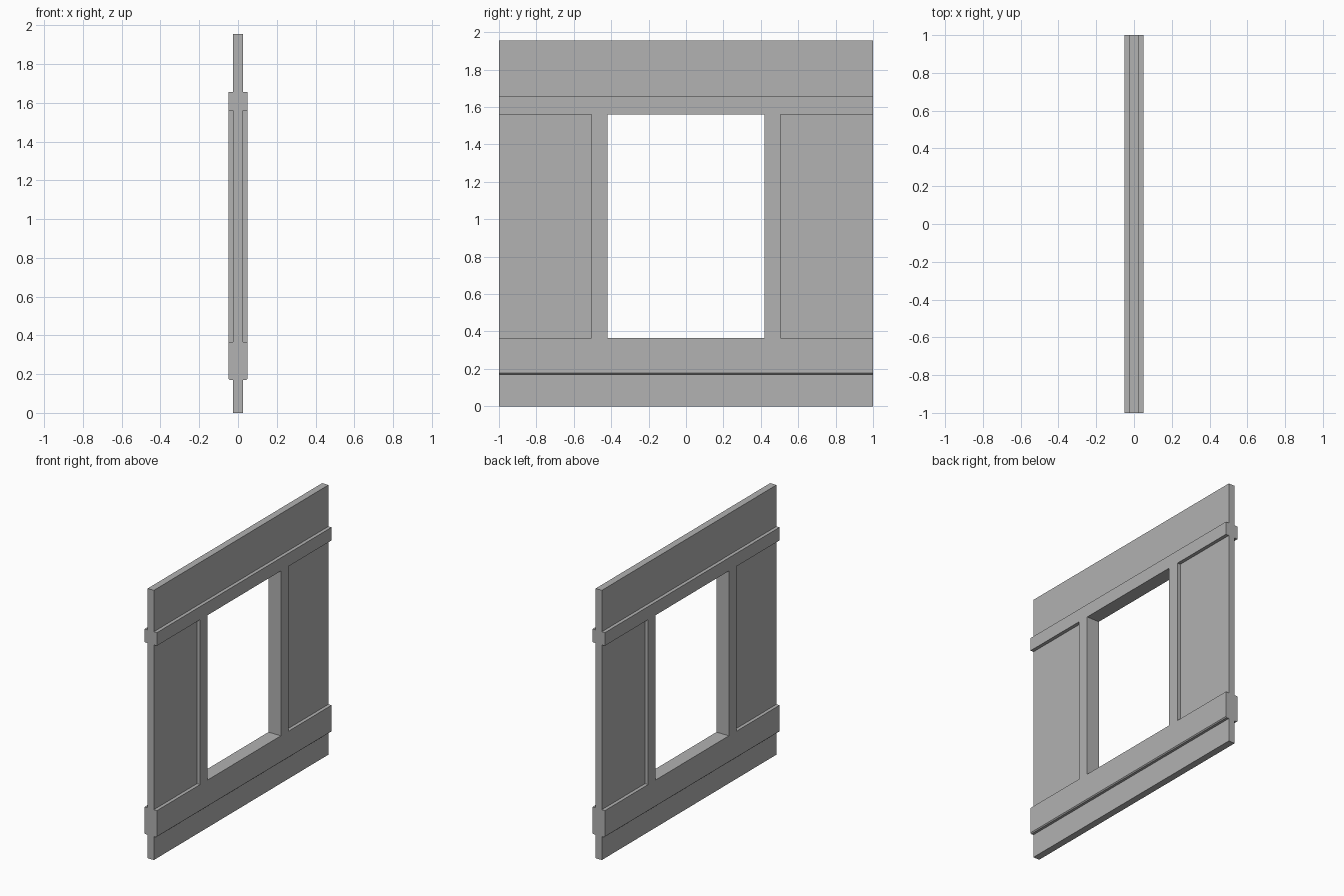
import bpy
import bmesh

cube = bpy.data.objects.get("Cube")
if cube:
    bpy.data.objects.remove(cube, do_unlink=True)

grey = bpy.data.materials.new("plain grey")
grey.use_nodes = True
colour = (0.445, 0.445, 0.445, 1)
grey.diffuse_color = colour
grey.node_tree.nodes["Principled BSDF"].inputs["Base Color"].default_value = colour

WALL, TRIM = 0.025, 0.05            # half thicknesses
BASE, SILL, HEAD, CAP, TOP = 0.17, 0.365, 1.56, 1.655, 1.955
OPENING, JAMB, EDGE = 0.42, 0.505, 1.0


def extrude(name, profile, y0, y1):
    """Extrude an x-z outline along y."""
    bm = bmesh.new()
    face = bm.faces.new([bm.verts.new((x, y0, z)) for x, z in profile])
    ext = bmesh.ops.extrude_face_region(bm, geom=[face])
    moved = [g for g in ext["geom"] if isinstance(g, bmesh.types.BMVert)]
    bmesh.ops.translate(bm, vec=(0, y1 - y0, 0), verts=moved)
    bmesh.ops.recalc_face_normals(bm, faces=bm.faces)
    mesh = bpy.data.meshes.new(name)
    bm.to_mesh(mesh)
    bm.free()
    mesh.materials.append(grey)
    obj = bpy.data.objects.new(name, mesh)
    bpy.context.collection.objects.link(obj)
    return obj


def board(name, half, y0, y1, z0, z1):
    return extrude(name, [(-half, z0), (half, z0), (half, z1), (-half, z1)], y0, y1)


# Full-width boards, from the floor up
board("bottom_board", WALL, -EDGE, EDGE, 0, BASE)
c = 0.007                           # small bevel under the lower rail
extrude("lower_rail",
        [(-TRIM + c, BASE), (TRIM - c, BASE), (TRIM, BASE + c),
         (TRIM, SILL), (-TRIM, SILL), (-TRIM, BASE + c)], -EDGE, EDGE)
board("upper_rail", TRIM, -EDGE, EDGE, HEAD, CAP)
board("top_board", WALL, -EDGE, EDGE, CAP, TOP)

# Side panels and window jambs, mirrored across the opening
for side, s in (("back", 1), ("front", -1)):
    board(side + "_panel", WALL, s * JAMB, s * EDGE, SILL, HEAD)
    board(side + "_jamb", TRIM, s * OPENING, s * JAMB, SILL, HEAD)
